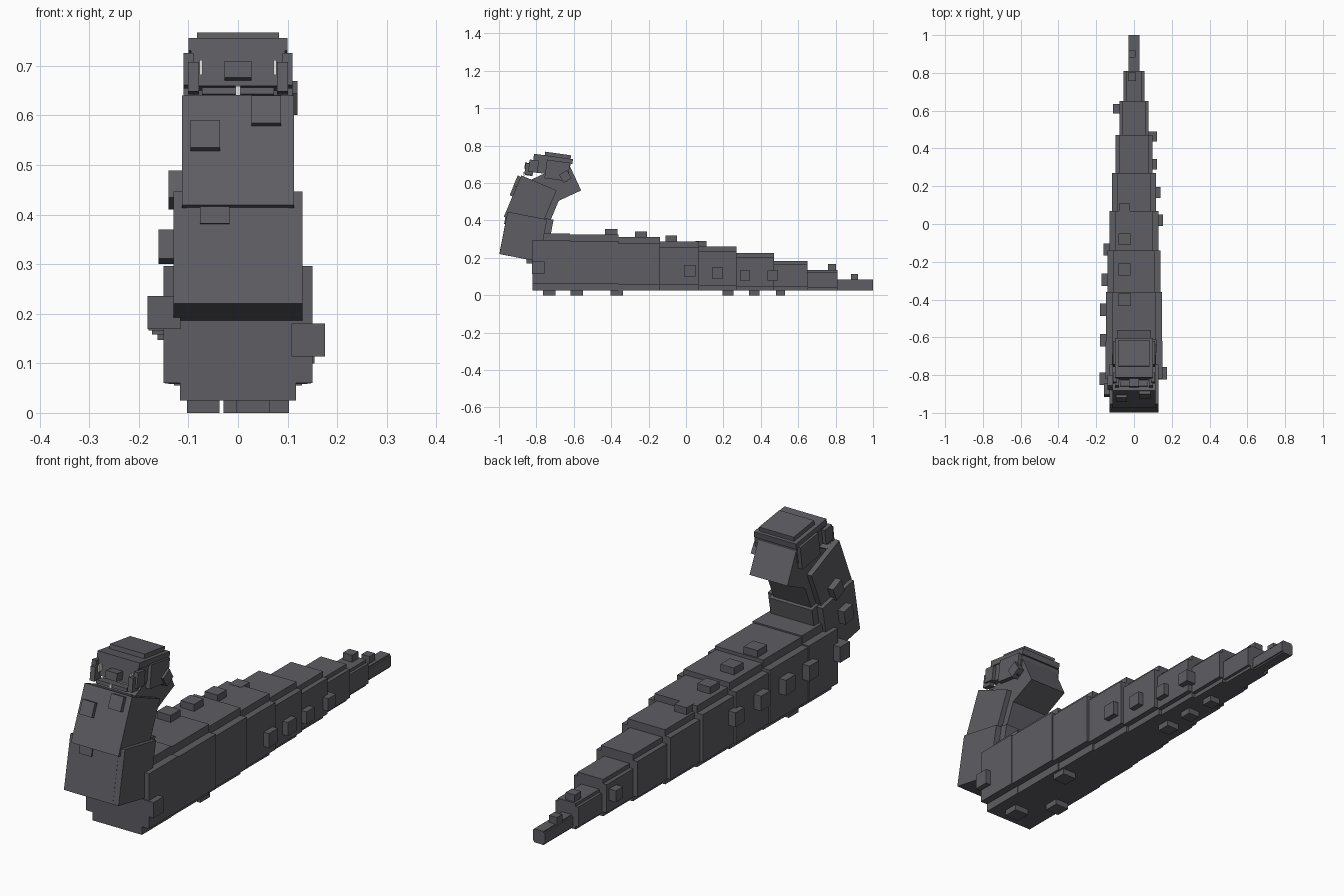
import bpy
from math import radians

cube = bpy.data.objects.get("Cube")
if cube:
    bpy.data.objects.remove(cube, do_unlink=True)


def make_material(name, red, green, blue):
    material = bpy.data.materials.new(name)
    material.use_nodes = True
    material.diffuse_color = (red, green, blue, 1)
    shader = material.node_tree.nodes["Principled BSDF"]
    shader.inputs["Base Color"].default_value = material.diffuse_color
    return material


slate = make_material("slate_grey", .11, .11, .125)
ivory = make_material("ivory_white", .85, .85, .83)


def block(name, center, size, tilt=0, material=slate):
    """Box with a tilt in degrees about the x axis."""
    bpy.ops.mesh.primitive_cube_add(size=1, location=center, rotation=(radians(tilt), 0, 0))
    part = bpy.context.object
    part.name = name
    part.scale = size
    bpy.ops.object.transform_apply(location=False, rotation=False, scale=True)
    part.data.materials.append(material)


# Body and tail: every segment is a wide box crossed by a taller, narrower one
joints = [-.82, -.62, -.36, -.14, .07, .27, .47, .65, .81, 1]
segment_count = len(joints) - 1
belly = .025


def half_width(index):
    return .15 * (1 - (index / segment_count) ** 1.8)


def body_height(index):
    return half_width(index) * 2.04


for index in range(segment_count):
    start, end = joints[index], joints[index + 1]
    width, height = 2 * half_width(index), body_height(index)
    center = (0, (start + end) / 2, belly + height / 2)
    length = end - start
    block(f"body_side_{index}", center, (width, length, height * .77))
    block(f"body_spine_{index}", center, (width * .78, length, height))


# Lumps sit on the surface of the segment they fall on
def body_lumps(name, face, start, step=0, count=1, offset=0):
    for number in range(count):
        y = start + step * number
        index = max([i for i in range(segment_count) if joints[i] <= y], default=0)
        width, height = half_width(index), body_height(index)
        size = .03 + height * .12
        shape = (size, size, size)
        if face == "left":
            center = (width - size / 2 + .025, y, belly + height * .4)
        elif face == "right":
            center = (size / 2 - width - .033, y, belly + height * .58)
        elif face == "back":
            center = (offset, y, belly + height + .03 - size / 2)
        else:
            center = (offset, y, size / 2)
        block(f"{name}_{number}", center, shape)


body_lumps("chest_left_lump", "left", -.79)
body_lumps("chest_right_lump", "right", -.82)
body_lumps("flank_left_lump", "left", .02, .148, count=4)
body_lumps("flank_right_lump", "right", -.615, .16, count=4)
body_lumps("tail_right_lump", "right", .61)
body_lumps("back_lump", "back", -.4, .16, count=4, offset=-.05)
body_lumps("tail_back_lump", "back", .78, offset=-.01)
body_lumps("tail_tip_lump", "back", .9, offset=-.01)
body_lumps("chest_belly_lump", "belly", -.73, offset=.03)
body_lumps("right_belly_lump", "belly", -.585, offset=-.07)
body_lumps("left_belly_lump", "belly", -.37, offset=.07)
body_lumps("tail_belly_lump", "belly", .225, .14, count=3)

# Neck: two segments leaning backwards
low_tilt, high_tilt, head_tilt = -11, -23, -8
block("lower_neck_wide", (0, -.87, .313), (.26, .215, .23), low_tilt)
block("lower_neck_narrow", (0, -.853, .312), (.206, .25, .235), low_tilt)
block("upper_neck_wide", (0, -.833, .49), (.226, .205, .24), high_tilt)
block("upper_neck_narrow", (0, -.818, .484), (.18, .237, .24), high_tilt)

# Neck lumps
front_lump = (.06, .04, .06)
side_lump = (.05, .06, .06)
block("lower_neck_front_lump", (-.047, -.947, .408), front_lump, low_tilt)
block("upper_neck_right_lump", (-.066, -.913, .555), front_lump, high_tilt)
block("upper_neck_left_lump", (.057, -.893, .605), front_lump, high_tilt)
block("lower_neck_side_lump", (-.135, -.88, .335), side_lump, low_tilt)
block("upper_neck_side_lump", (-.115, -.84, .45), side_lump, high_tilt)

# Head
block("head_back", (0, -.695, .589), (.18, .22, .165), tilt=25)
block("head_core", (0, -.72, .69), (.19, .2, .09), head_tilt)
block("brow", (0, -.71, .729), (.2, .21, .026), head_tilt)
block("crown", (0, -.685, .747), (.165, .14, .022), head_tilt)
block("temple_plates", (0, -.688, .667), (.22, .125, .1), head_tilt)
block("head_side_lump", (.098, -.645, .635), (.044, .05, .05), tilt=30)

# Face
block("snout", (0, -.84, .69), (.054, .045, .034), head_tilt)
block("lower_lip", (0, -.84, .647), (.146, .04, .014), head_tilt)
block("middle_tooth", (0, -.864, .65), (.01, .008, .018), material=ivory)
for label, side in (("left", 1), ("right", -1)):
    block(f"{label}_cheek", (side * .09, -.838, .675), (.022, .045, .06), head_tilt)
    block(f"{label}_cheek_plate", (side * .1, -.815, .69), (.02, .05, .065), head_tilt)
    block(f"{label}_tooth", (side * .075, -.83, .697), (.006, .02, .03), material=ivory)
